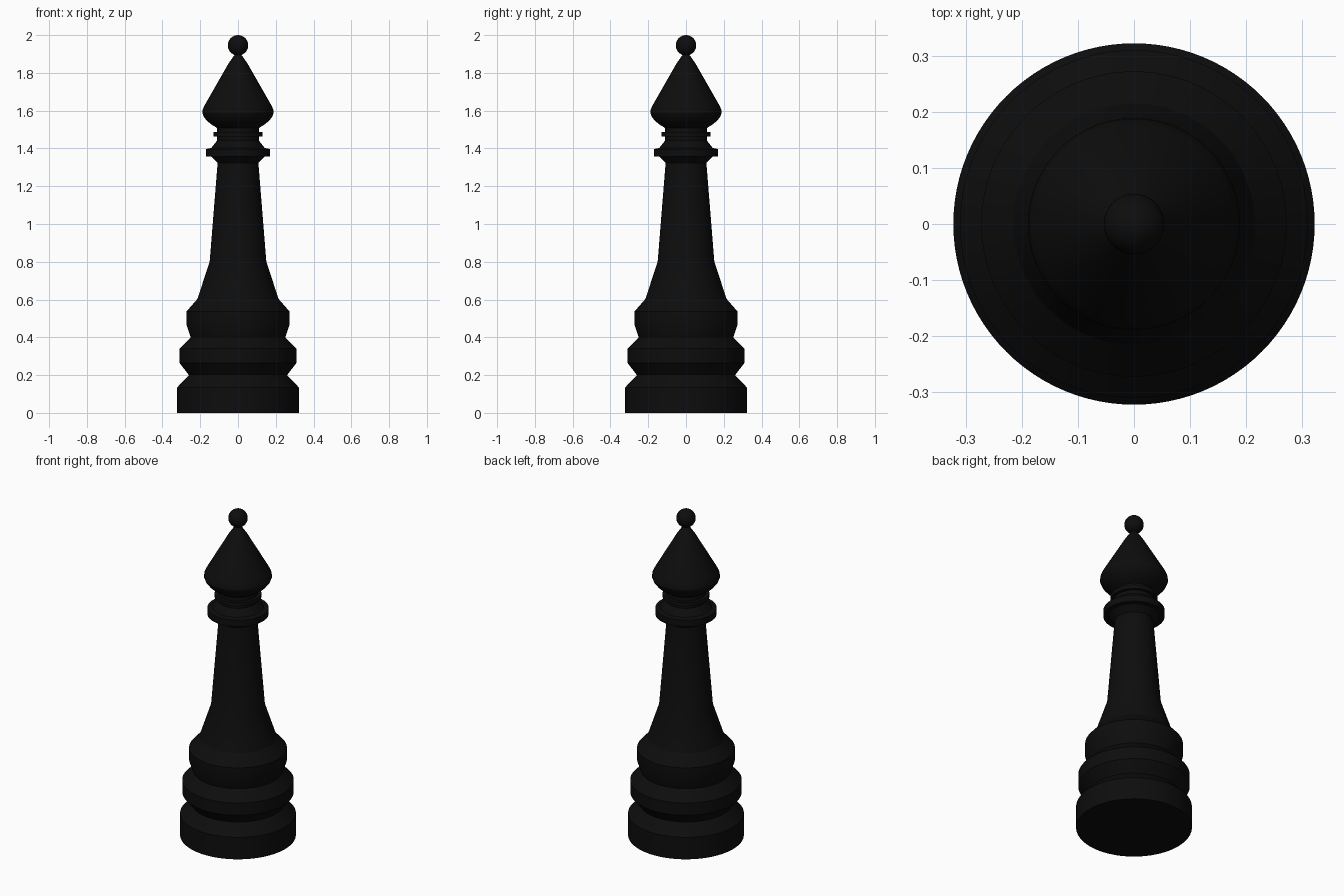
import bpy, bmesh, math

if "Cube" in bpy.data.objects:
    bpy.data.objects.remove(bpy.data.objects["Cube"])

SEGMENTS = 96

black = bpy.data.materials.new("black")
black.diffuse_color = (0.004, 0.004, 0.004, 1)
black.use_nodes = True
black.node_tree.nodes["Principled BSDF"].inputs["Base Color"].default_value = black.diffuse_color


def finish(obj, angle):
    obj.data.materials.append(black)
    bpy.ops.object.select_all(action='DESELECT')
    obj.select_set(True)
    bpy.context.view_layer.objects.active = obj
    bpy.ops.object.shade_smooth_by_angle(angle=math.radians(angle))


def lathe(name, profile, angle=20):
    """Turn (radius, height) points around z, closing both ends with caps."""
    bm = bmesh.new()
    rings = []
    for r, z in profile:
        rings.append([bm.verts.new((r * math.cos(2 * math.pi * i / SEGMENTS),
                                    r * math.sin(2 * math.pi * i / SEGMENTS), z))
                      for i in range(SEGMENTS)])
    for low, high in zip(rings, rings[1:]):
        for i in range(SEGMENTS):
            j = (i + 1) % SEGMENTS
            bm.faces.new((low[i], low[j], high[j], high[i]))
    bm.faces.new(rings[0][::-1])
    bm.faces.new(rings[-1])
    mesh = bpy.data.meshes.new(name)
    bm.to_mesh(mesh)
    bm.free()
    obj = bpy.data.objects.new(name, mesh)
    bpy.context.collection.objects.link(obj)
    finish(obj, angle)
    return obj


# Stepped foot, flared stem, collar, thin ring, and pointed head in one turning
lathe("turned_body", [
    # foot
    (0.322, 0), (0.322, 0.135), (0.26, 0.20),
    (0.31, 0.265), (0.31, 0.34), (0.25, 0.40),
    (0.272, 0.465), (0.272, 0.538), (0.215, 0.603),
    # stem
    (0.15, 0.80), (0.108, 1.323),
    # collar
    (0.142, 1.357), (0.17, 1.357), (0.17, 1.397), (0.142, 1.402),
    (0.11, 1.442), (0.11, 1.463),
    # thin ring
    (0.13, 1.463), (0.13, 1.486), (0.11, 1.486), (0.11, 1.508),
    # pointed head
    (0.138, 1.525), (0.163, 1.545), (0.18, 1.566), (0.189, 1.588),
    (0.187, 1.606), (0.176, 1.63), (0.112, 1.742), (0.05, 1.85),
    (0.022, 1.89), (0.012, 1.905),
])

# Ball finial
bpy.ops.mesh.primitive_uv_sphere_add(segments=48, ring_count=24, radius=0.054,
                                     location=(0, 0, 1.946))
ball = bpy.context.object
ball.name = "ball_finial"
finish(ball, 40)
